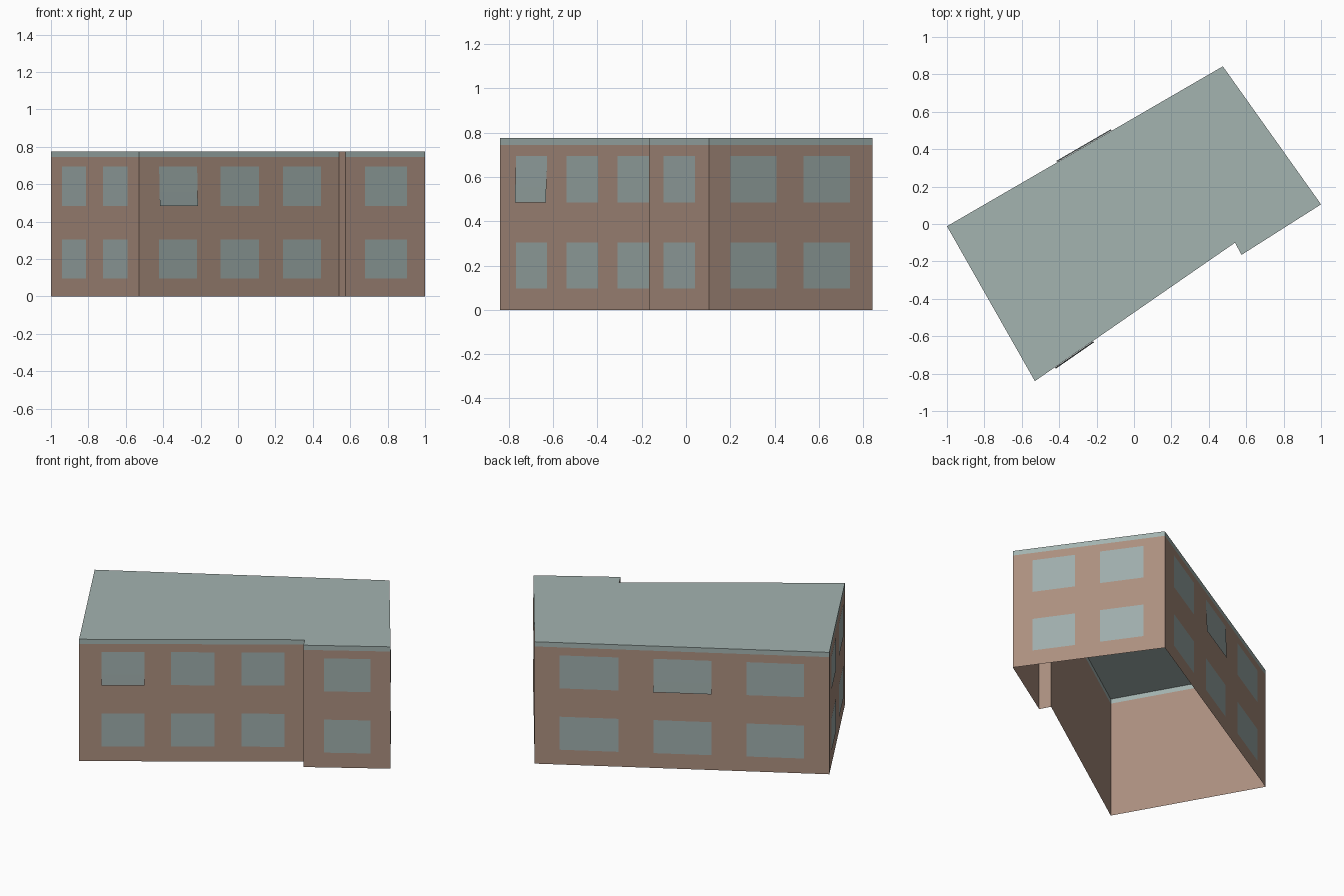
import bpy
from mathutils import Vector

cube = bpy.data.objects.get("Cube")
if cube:
    bpy.data.objects.remove(cube, do_unlink=True)


def material(name, rgb):
    """Flat material from 0-255 sRGB values."""
    lin = [((c / 255 + 0.055) / 1.055) ** 2.4 for c in rgb] + [1.0]
    m = bpy.data.materials.new(name)
    m.use_nodes = True
    m.diffuse_color = lin
    bsdf = next(n for n in m.node_tree.nodes if n.type == 'BSDF_PRINCIPLED')
    bsdf.inputs["Base Color"].default_value = lin
    bsdf.inputs["Roughness"].default_value = 0.9
    return m


BRICK = material("brown wall", (171, 143, 127))
ROOF = material("grey green roof", (163, 179, 176))
GLASS = material("grey green glass", (158, 173, 171))

EAVES, TOP = 0.745, 0.775
ROWS = [(0.095, 0.305), (0.485, 0.695)]

# Footprint corners, counter-clockwise from the front corner
CORNERS = [Vector(c) for c in [(-0.53, -0.84), (0.54, -0.10), (0.575, -0.165),
                               (1.0, 0.105), (0.475, 0.843), (-1.0, -0.012)]]

# Each wall: name and window spans as fractions of its length
WALLS = [
    ("front", [(0.10, 0.29), (0.407, 0.60), (0.72, 0.91)]),
    ("step", []),
    ("front_bay", [(0.24, 0.77)]),
    ("left_end", [(0.13, 0.41), (0.575, 0.86)]),
    ("back", [(0.085, 0.285), (0.403, 0.60), (0.719, 0.915)]),
    ("right_end", [(0.128, 0.404), (0.596, 0.872)]),
]

# Windows whose lower part leans out: (wall, column, row)
LEANING = {("front", 0, 1), ("back", 1, 1)}


def add_object(name, verts, faces, mat):
    mesh = bpy.data.meshes.new(name)
    mesh.from_pydata(verts, [], faces)
    mesh.materials.append(mat)
    mesh.update()
    obj = bpy.data.objects.new(name, mesh)
    bpy.context.collection.objects.link(obj)
    return obj


def strip(a, b, levels, normal):
    """Stacked quads between points a and b; levels are (height, outward offset)."""
    verts = []
    for z, out in levels:
        for p in (a, b):
            q = p + normal * out
            verts.append((q.x, q.y, z))
    faces = [(i, i + 1, i + 3, i + 2) for i in range(0, len(verts) - 2, 2)]
    return verts, faces


for i, (name, spans) in enumerate(WALLS):
    a, b = CORNERS[i], CORNERS[(i + 1) % len(CORNERS)]
    along = b - a
    normal = Vector((along.y, -along.x)).normalized()

    # Brick wall with the roof edge band above it; the step is brick to the top
    height = TOP if name == "step" else EAVES
    add_object(name + "_wall", *strip(a, b, [(0, 0), (height, 0)], normal), BRICK)
    if height < TOP:
        add_object(name + "_roof_band", *strip(a, b, [(EAVES, 0), (TOP, 0)], normal), ROOF)

    # Window panes just proud of the wall
    verts, faces = [], []
    for col, (s, e) in enumerate(spans):
        for row, (low, high) in enumerate(ROWS):
            levels = [(low, 0.002), (high, 0.002)]
            if (name, col, row) in LEANING:
                levels = [(low, 0.009), (low + 0.07, 0.007), (high, 0.002)]
            v, f = strip(a + along * s, a + along * e, levels, normal)
            faces += [tuple(k + len(verts) for k in face) for face in f]
            verts += v
    if faces:
        add_object(name + "_windows", verts, faces, GLASS)

# Flat roof; the building is open underneath
add_object("flat_roof", [(c.x, c.y, TOP) for c in CORNERS],
           [tuple(range(len(CORNERS)))], ROOF)
